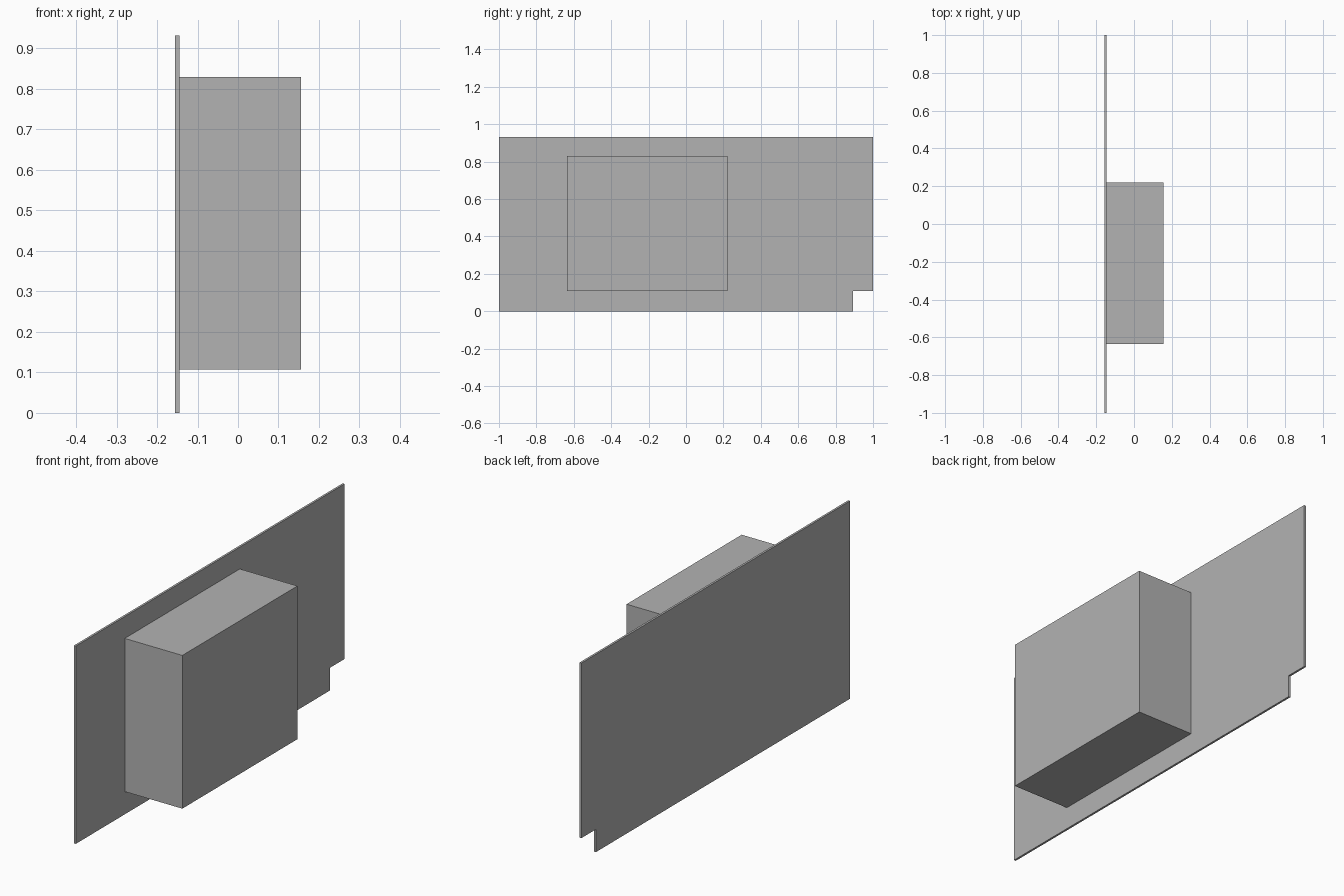
import bpy
import bmesh

default = bpy.data.objects.get("Cube")
if default:
    bpy.data.objects.remove(default, do_unlink=True)

# Single grey material
grey = bpy.data.materials.new("plain grey")
grey.use_nodes = True
colour = (0.45, 0.45, 0.45, 1.0)
grey.diffuse_color = colour
grey.node_tree.nodes["Principled BSDF"].inputs["Base Color"].default_value = colour


def extruded_profile(name, profile, x_start, x_end):
    """Extrude a (y, z) outline along x into a closed solid."""
    bm = bmesh.new()
    face = bm.faces.new([bm.verts.new((x_start, y, z)) for y, z in profile])
    result = bmesh.ops.extrude_face_region(bm, geom=[face])
    verts = [v for v in result["geom"] if isinstance(v, bmesh.types.BMVert)]
    bmesh.ops.translate(bm, verts=verts, vec=(x_end - x_start, 0, 0))
    bmesh.ops.recalc_face_normals(bm, faces=bm.faces)
    mesh = bpy.data.meshes.new(name)
    bm.to_mesh(mesh)
    bm.free()
    mesh.materials.append(grey)
    obj = bpy.data.objects.new(name, mesh)
    bpy.context.collection.objects.link(obj)
    return obj


plate_outer, plate_inner, box_outer = -0.155, -0.145, 0.155
ledge = 0.107

# Thin upright panel with a notch in its lower back corner
panel = [(-1, 0), (0.893, 0), (0.893, ledge), (1, ledge), (1, 0.932), (-1, 0.932)]
extruded_profile("back_panel", panel, plate_outer, plate_inner)

# Box mounted on the panel
box = [(-0.636, ledge), (0.221, ledge), (0.221, 0.829), (-0.636, 0.829)]
extruded_profile("mounted_box", box, plate_inner, box_outer)
